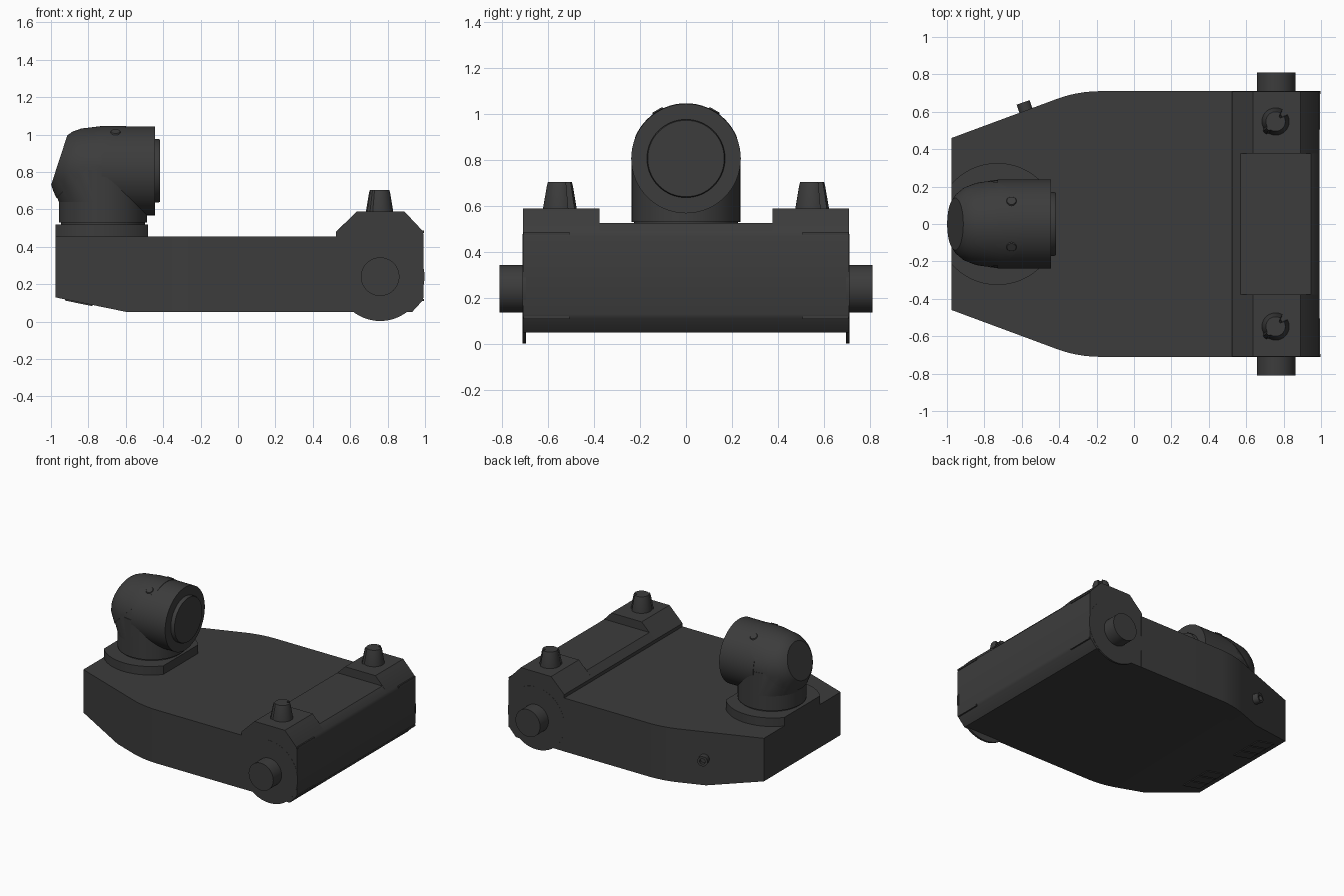
import bpy, bmesh, math
from mathutils import Vector, Matrix

if "Cube" in bpy.data.objects:
    bpy.data.objects.remove(bpy.data.objects["Cube"])

dark = bpy.data.materials.new("dark_grey")
dark.diffuse_color = (0.045, 0.045, 0.045, 1)
dark.use_nodes = True
dark.node_tree.nodes["Principled BSDF"].inputs["Base Color"].default_value = dark.diffuse_color


def finish(name, bm, angle=30):
    bmesh.ops.recalc_face_normals(bm, faces=bm.faces[:])
    me = bpy.data.meshes.new(name)
    bm.to_mesh(me)
    bm.free()
    me.polygons.foreach_set("use_smooth", [True] * len(me.polygons))
    me.set_sharp_from_angle(angle=math.radians(angle))
    me.materials.append(dark)
    ob = bpy.data.objects.new(name, me)
    bpy.context.collection.objects.link(ob)
    return ob


def loft(rings):
    """Closed solid through equally long rings of 3D points."""
    bm = bmesh.new()
    vs = [[bm.verts.new(p) for p in r] for r in rings]
    n = len(vs[0])
    for a, b in zip(vs, vs[1:]):
        for i in range(n):
            bm.faces.new((a[i], a[(i + 1) % n], b[(i + 1) % n], b[i]))
    bm.faces.new(vs[0])
    bm.faces.new(vs[-1])
    return bm


def ring(c, axis, r, n=64):
    q = Vector(axis).to_track_quat('Z', 'Y')
    return [Vector(c) + q @ Vector((r * math.cos(t), r * math.sin(t), 0))
            for t in (2 * math.pi * i / n for i in range(n))]


def lathe(name, c, axis, steps, n=64):
    """Round part: steps are (distance along axis, radius)."""
    a = Vector(axis).normalized()
    return finish(name, loft([ring(Vector(c) + a * d, a, r, n) for d, r in steps]))


def prism_y(name, pts, y0, y1):
    return finish(name, loft([[(x, y, z) for x, z in pts] for y in (y0, y1)]))


def cut(bm, co, no):
    geom = bm.verts[:] + bm.edges[:] + bm.faces[:]
    bmesh.ops.bisect_plane(bm, geom=geom, plane_co=co, plane_no=no, clear_outer=True)
    bmesh.ops.holes_fill(bm, edges=[e for e in bm.edges if e.is_boundary], sides=0)


def box(name, loc, size, rot=None):
    bm = bmesh.new()
    m = Matrix.Translation(loc) @ (rot or Matrix()) @ Matrix.Diagonal((*size, 1))
    bmesh.ops.create_cube(bm, size=1, matrix=m)
    return finish(name, bm)


# Wedge-shaped main body with rounded shoulders and a raked underside
half = [(-0.975, 0.46)]
ang = math.atan2(0.2, 0.58)
R = 0.22 / math.sin(ang)
half += [(-0.18 - R * math.sin(ang * (1 - i / 8)), 0.71 - R * (1 - math.cos(ang * (1 - i / 8))))
         for i in range(9)]
half += [(0.53, 0.71)]
outline = half + [(x, -y) for x, y in reversed(half)]
bm = loft([[(x, y, z) for x, y in outline] for z in (0.05, 0.455)])
cut(bm, (-0.59, 0, 0.05), (-0.08, 0, -0.39))
finish("main_body", bm, 20)

# Rear housing: lowered middle with two raised cheeks
low = [(0.525, 0.05), (0.93, 0.05), (0.985, 0.11), (0.992, 0.13), (0.992, 0.465), (0.985, 0.487)]
prism_y("rear_housing", low + [(0.947, 0.525), (0.57, 0.525), (0.525, 0.48)], -0.376, 0.376)
for s, side in ((-1, "front"), (1, "back")):
    prism_y(f"{side}_cheek", low + [(0.89, 0.588), (0.635, 0.588), (0.525, 0.48)],
            s * 0.376, s * 0.709)
    # thin round skirt plate and pivot hub on the side
    lathe(f"{side}_skirt", (0.76, 0, 0.24), (0, s, 0), [(0.695, 0.237), (0.71, 0.237)])
    lathe(f"{side}_hub", (0.76, 0, 0.24), (0, s, 0), [(0.68, 0.103), (0.81, 0.103)])
    # short trim strips at the ends of the rear panel edges
    for z in (0.115, 0.48):
        box(f"{side}_trim_strip", (0.985, s * 0.605, z), (0.02, 0.2, 0.012))

    # tapered control knob with a slot on one side and a pointer on the other
    knob = []
    for z, r in ((0.58, 0.073), (0.59, 0.073), (0.69, 0.056), (0.703, 0.052)):
        pts = []
        for i in range(48):
            k = 0.6 if i in (5, 6, 7) else 1.15 if i in (29, 30, 31) else 1
            t = 2 * math.pi * i / 48
            pts.append((0.757 + k * r * math.cos(t), s * 0.548 + k * r * math.sin(t), z))
        knob.append(pts)
    finish(f"{side}_knob", loft(knob))

    # grille pads under the raked nose
    tilt = Matrix.Rotation(math.atan2(0.08, 0.39), 4, 'Y')
    for i in range(3):
        box(f"{side}_underside_pad", (-0.85, s * 0.27 + (i - 1) * 0.09, 0.103),
            (0.15, 0.08, 0.012), tilt)

# Turret plinth: a disc trimmed flat at both ends
bm = loft([ring((-0.73, 0, z), (0, 0, 1), 0.326, 96) for z in (0.45, 0.52)])
cut(bm, (-0.975, 0, 0), (-1, 0, 0))
cut(bm, (-0.48, 0, 0), (1, 0, 0))
finish("turret_plinth", bm)

# Turret: upright neck, level barrel and lens
lathe("turret_neck", (-0.722, 0, 0), (0, 0, 1),
      [(0.515, 0.225), (0.53, 0.225), (0.53, 0.236), (0.81, 0.236)])
lathe("turret_barrel", (0, 0, 0.806), (1, 0, 0), [(-0.73, 0.238), (-0.445, 0.238)])
lathe("lens_disc", (0, 0, 0.806), (1, 0, 0), [(-0.46, 0.17), (-0.425, 0.17), (-0.417, 0.166)])


# Elbow behind the barrel, and a slightly larger cap trimmed along the diagonal seam
def elbow(grow):
    face = Vector((-0.95, 0, 0.31)).normalized()
    pts = ring((-0.722, 0, 0.64), (0, 0, 1), 0.236 + grow)
    pts += ring((-0.722, 0, 0.806), (1, 0, 0), 0.236 + grow)
    pts += ring((-0.60, 0, 0.806), (1, 0, 0), 0.236 + grow) if grow else []
    for d, r in ((0, 0.135), (-0.02, 0.162), (-0.06, 0.193), (-0.12, 0.215)):
        pts += ring(Vector((-0.952, 0, 0.862)) + face * (d + grow), face, r + grow)
    b = bmesh.new()
    for p in pts:
        b.verts.new(p)
    res = bmesh.ops.convex_hull(b, input=b.verts[:])
    junk = {g for g in res["geom_interior"] + res["geom_unused"] if isinstance(g, bmesh.types.BMVert)}
    bmesh.ops.delete(b, geom=list(junk), context='VERTS')
    return b


finish("turret_elbow", elbow(0), 25)
bm = elbow(0.004)
cut(bm, (-0.775, 0, 0.85), (0.39, 0, -0.40))
finish("turret_cap", bm, 25)

# Small finger tabs on the barrel
for s in (-1, 1):
    lathe("barrel_tab", (-0.655, s * 0.118, 1.005), (0, s * 0.5, 0.87), [(0, 0.032), (0.014, 0.024)], 24)

# Socket on the angled back side
turn = Matrix.Rotation(ang, 4, 'Z')
out = Vector((-math.sin(ang), math.cos(ang), 0))
spot = Vector((-0.575, 0.598, 0.25))
box("socket_plate", spot, (0.085, 0.016, 0.085), turn)
lathe("socket_barrel", spot, out, [(0, 0.037), (0.055, 0.037), (0.055, 0.02), (0.03, 0.02)], 32)
